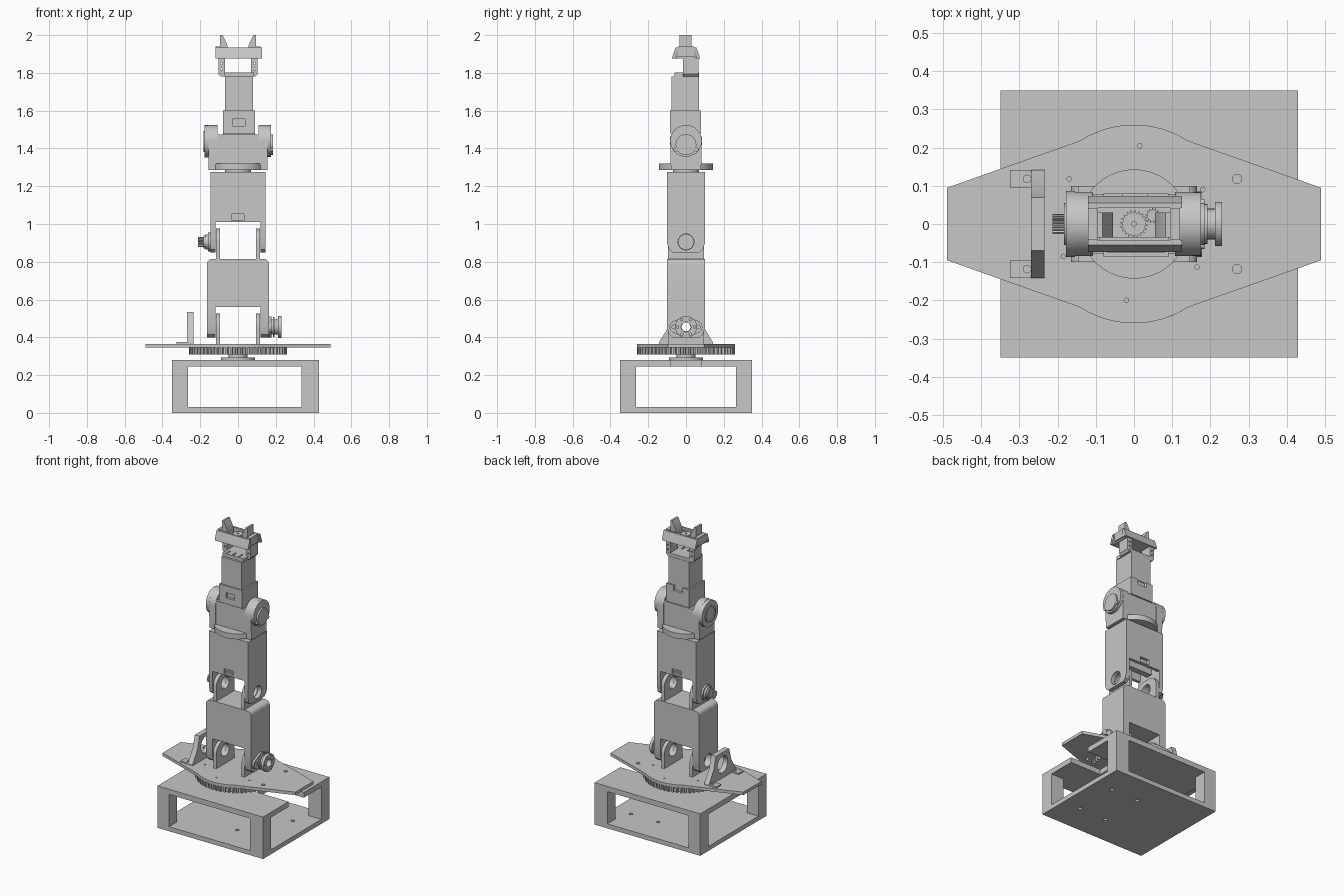
import bpy, bmesh, math
from mathutils import Matrix

if "Cube" in bpy.data.objects:
    bpy.data.objects.remove(bpy.data.objects["Cube"], do_unlink=True)

grey = bpy.data.materials.new("light grey")
grey.use_nodes = True
COLOR = (0.57, 0.57, 0.57, 1)
grey.diffuse_color = COLOR
grey.node_tree.nodes["Principled BSDF"].inputs["Base Color"].default_value = COLOR

# Profile planes: z -> (x, y), x -> (y, z), y -> (x, z)
PLANES = {
    "z": Matrix.Identity(4),
    "x": Matrix(((0, 0, 1, 0), (1, 0, 0, 0), (0, 1, 0, 0), (0, 0, 0, 1))),
    "y": Matrix(((1, 0, 0, 0), (0, 0, -1, 0), (0, 1, 0, 0), (0, 0, 0, 1))),
}
parts = []


def prism(name, loops, axis, a, b):
    """Extrude an outline (first loop) with holes (other loops) from a to b."""
    cu = bpy.data.curves.new(name, 'CURVE')
    cu.dimensions = '2D'
    cu.fill_mode = 'BOTH'
    cu.extrude = abs(b - a) / 2
    for loop in loops:
        sp = cu.splines.new('POLY')
        sp.points.add(len(loop) - 1)
        for p, (u, v) in zip(sp.points, loop):
            p.co = (u, v, 0, 1)
        sp.use_cyclic_u = True
    tmp = bpy.data.objects.new(name, cu)
    bpy.context.collection.objects.link(tmp)
    bpy.context.view_layer.update()
    me = bpy.data.meshes.new_from_object(tmp.evaluated_get(bpy.context.evaluated_depsgraph_get()))
    bpy.data.objects.remove(tmp, do_unlink=True)
    mid = (a + b) / 2
    me.transform(Matrix.Translation([mid if axis == k else 0 for k in "xyz"]) @ PLANES[axis])
    bm = bmesh.new()
    bm.from_mesh(me)
    bmesh.ops.remove_doubles(bm, verts=bm.verts, dist=1e-5)
    bmesh.ops.recalc_face_normals(bm, faces=bm.faces)
    bm.to_mesh(me)
    bm.free()
    me.materials.clear()
    me.materials.append(grey)
    ob = bpy.data.objects.new(name, me)
    bpy.context.collection.objects.link(ob)
    parts.append(ob)


def arc(u, v, r, a0, a1, n=16):
    return [(u + r * math.cos(math.radians(a0 + (a1 - a0) * i / n)),
             v + r * math.sin(math.radians(a0 + (a1 - a0) * i / n))) for i in range(n + 1)]


def circle(u, v, r, n=32):
    return arc(u, v, r, 0, 360, n)[:-1]


def rect(u0, u1, v0, v1):
    return [(u0, v0), (u1, v0), (u1, v1), (u0, v1)]


def gear(u, v, r0, r1, teeth):
    return [(u + r * math.cos(t), v + r * math.sin(t)) for i in range(teeth)
            for r, f in ((r0, 0), (r0, .4), (r1, .55), (r1, .85))
            for t in [math.tau * (i + f) / teeth]]


def box(name, x0, x1, y0, y1, z0, z1):
    prism(name, [rect(x0, x1, y0, y1)], "z", z0, z1)


def disc(name, axis, u, v, r, a, b, hole=0):
    prism(name, [circle(u, v, r)] + ([circle(u, v, hole)] if hole else []), axis, a, b)


SIDES = (("right", -1), ("left", 1))

# Base frame: floor, four posts and a slotted top
prism("base_floor", [rect(-.35, .43, -.35, .35)] +
      [circle(x, y, .012, 16) for x in (.1, .3) for y in (-.15, .15)], "z", 0, .03)
for x0, x1 in ((-.35, -.265), (.335, .43)):
    for y0, y1 in ((-.35, -.265), (.265, .35)):
        box("base_post", x0, x1, y0, y1, .03, .245)
prism("base_top", [[(-.35, -.35), (.43, -.35), (.43, -.08), (.2, -.08), (.2, .08),
                    (.43, .08), (.43, .35), (-.35, .35)]], "z", .245, .28)

# Turntable
disc("turntable_hub", "z", 0, 0, .09, .28, .292)
disc("turntable_shaft", "z", 0, 0, .05, .292, .31)
prism("turntable_gear", [gear(0, 0, .245, .26, 60)], "z", .31, .345)
outline = ([(.49, -.095), (.49, .095)] + arc(0, 0, .26, 57, 123) +
           [(-.49, .095), (-.49, -.095)] + arc(0, 0, .26, 237, 303))
holes = [circle(.27, s * .118, .012, 16) for s in (-1, 1)]
holes += [circle(x, y, .006, 12) for x, y in
          ((.015, .205), (-.02, -.2), (-.17, .118), (-.185, -.085), (.165, -.113), (.18, .09))]
prism("turntable_plate", [outline] + holes, "z", .345, .365)

# Motor mount on the right of the plate
prism("motor_mount", [[(-.142, .365), (.142, .365), (.142, .375), (.092, .455), (.07, .535),
                       (-.07, .535), (-.092, .455), (-.142, .375)],
                      circle(0, .455, .055)], "x", -.27, -.235)
for s in (-1, 1):
    y0, y1 = sorted((s * .095, s * .142))
    prism("motor_mount_foot", [rect(-.325, -.27, y0, y1), circle(-.28, s * .118, .01, 16)],
          "z", .365, .375)


# Joint pieces shared by shoulder and elbow
def joint(label, base, zc, top, x_out):
    tomb = ([(-.095, base), (.095, base)] + arc(.03, zc + .005, .065, 0, 90, 10) +
            arc(-.03, zc + .005, .065, 90, 180, 10))
    leg = [(-.07, zc - .055), (.07, zc - .055), (.09, zc - .04), (.1, zc - .005), (.1, top),
           (-.1, top), (-.1, zc - .005), (-.09, zc - .04)]
    for side, s in SIDES:
        a, b = sorted((s * .094, s * .116))
        prism(f"{label}_inner_bracket_{side}", [tomb, circle(0, zc, .04)], "x", a, b)
        a, b = sorted((s * .118, s * x_out))
        prism(f"{label}_leg_{side}", [leg, circle(0, zc, .042)], "x", a, b)


# Shoulder and upper arm
joint("shoulder", .365, .455, .56, .165)
prism("upper_arm_block", [[(-.165, .56), (.165, .56)] + arc(.135, .785, .03, 0, 90, 8) +
                          arc(-.135, .785, .03, 90, 180, 8)], "y", -.1, .1)
lobes = arc(.055, .455, .032, -70, 70) + arc(0, .455, .055, 60, 120) + \
    arc(-.055, .455, .032, 110, 250) + arc(0, .455, .055, 240, 300)
prism("shoulder_flange", [lobes, circle(0, .455, .026, 6), circle(.065, .455, .01, 12),
                          circle(-.065, .455, .01, 12)], "x", .165, .178)
disc("shoulder_pulley_hub", "x", 0, .455, .04, .178, .228, .026)
disc("shoulder_pulley_inner_rim", "x", 0, .455, .052, .184, .192, .026)
prism("shoulder_pulley_rim", [circle(0, .455, .058), circle(0, .455, .026)] +
      [circle(.045 * math.cos(t), .455 + .045 * math.sin(t), .007, 10)
       for t in [math.tau * i / 6 for i in range(6)]], "x", .212, .23)

# Elbow and hollow forearm
joint("elbow", .815, .905, 1.01, .145)
for y0, y1 in ((-.1, -.08), (.08, .1)):
    prism("forearm_panel", [rect(-.145, .145, 1.01, 1.275), rect(-.033, .033, 1.018, 1.052)],
          "y", y0, y1)
for side, s in SIDES:
    x0, x1 = sorted((s * .12, s * .145))
    box(f"forearm_wall_{side}", x0, x1, -.08, .08, 1.01, 1.275)
box("forearm_cap", -.12, .12, -.08, .08, 1.25, 1.275)
box("forearm_rib", -.12, .12, -.02, .02, 1.015, 1.25)
for r, a, b in ((.05, -.158, -.145), (.04, -.172, -.158), (.034, -.182, -.172)):
    disc("elbow_pulley_step", "x", 0, .905, r, a, b)
prism("elbow_pulley", [gear(0, .905, .021, .026, 16)], "x", -.213, -.182)

# Wrist turntable and fork
disc("wrist_neck", "z", 0, 0, .07, 1.27, 1.288)
half = math.degrees(math.acos(.12 / .143))
prism("wrist_disc", [arc(0, 0, .143, half, 180 - half) + arc(0, 0, .143, 180 + half, 360 - half)],
      "z", 1.285, 1.32)
box("wrist_body", -.11, .11, -.078, .078, 1.3, 1.475)
fork = [(-.08, 1.285), (.08, 1.285)] + arc(0, 1.44, .084, 0, 180, 24)
for side, s in SIDES:
    a, b = sorted((s * .108, s * .155))
    prism(f"wrist_fork_{side}", [fork], "x", a, b)
disc("wrist_drum_right", "x", 0, 1.437, .086, -.178, -.155)
disc("wrist_dial_right", "x", 0, 1.437, .055, -.183, -.178, .045)
disc("wrist_drum_left", "x", 0, 1.44, .084, .155, .175)
disc("wrist_cap_left", "x", 0, 1.42, .055, .175, .186)
for y in (-.055, .055):
    disc("wrist_bolt", "x", y, 1.395, .011, .175, .185)

# Hand segments: window in the front panel, notch in the back panel
prism("hand_front_panel", [rect(-.08, .09, 1.48, 1.6), rect(-.03, .036, 1.52, 1.555)],
      "y", -.086, -.07)
prism("hand_back_panel", [[(-.08, 1.48), (.09, 1.48), (.09, 1.6), (.036, 1.6), (.036, 1.565),
                           (-.03, 1.565), (-.03, 1.6), (-.08, 1.6)]], "y", .064, .08)
box("hand_lower_core", -.08, .09, -.07, .064, 1.47, 1.6)
box("hand_upper", -.07, .08, -.076, .07, 1.6, 1.78)
prism("hand_top_plate", [rect(-.072, .085, -.062, .068)] +
      [circle(x, y, .007, 10) for x in (-.045, 0, .045) for y in (-.045, -.025)], "z", 1.78, 1.802)

# Gripper uprights
for side, s in SIDES:
    prism(f"gripper_upright_{side}", [[(s * .07, 1.78), (s * .092, 1.78), (s * .104, 1.795),
                                       (s * .104, 1.885), (s * .07, 1.885)]] +
          [circle(s * .088, z, .006, 10) for z in (1.82, 1.85)], "y", -.015, .065)

# Gripper housing: two sloped rails, end blocks and floor
for name, s in (("front", -1), ("back", 1)):
    prism(f"gripper_rail_{name}", [[(-.112, 1.875), (.112, 1.875), (.126, 1.9), (.126, 1.935),
                                    (-.12, 1.935), (-.12, 1.9)]], "y", *sorted((s * .042, s * .055)))
    prism(f"gripper_skirt_{name}", [[(s * .055, 1.875), (s * .074, 1.875), (s * .07, 1.893),
                                     (s * .055, 1.935)]], "x", -.12, .126)
for side, s in SIDES:
    a, b = sorted((s * .095, s * .12))
    box(f"gripper_end_{side}", a, b, -.042, .042, 1.885, 1.94)
box("gripper_floor", -.11, .11, -.042, .042, 1.875, 1.9)
prism("gripper_drive_gear", [gear(0, 0, .03, .036, 20), circle(0, 0, .006, 12)], "z", 1.9, 1.925)
prism("gripper_idler_gear", [gear(.05, .022, .015, .02, 14)], "z", 1.9, 1.92)
box("gripper_rack", -.09, .09, -.042, -.036, 1.9, 1.92)

# Fingers
for side, s in SIDES:
    prism(f"finger_{side}", [[(s * .095, 1.9), (s * .095, 2.0), (s * .082, 2.0),
                              (s * .055, 1.945), (s * .055, 1.9)]], "y", -.035, .03)

# Smooth round surfaces, keep edges sharp
bpy.ops.object.select_all(action='DESELECT')
for ob in parts:
    ob.select_set(True)
bpy.context.view_layer.objects.active = parts[0]
bpy.ops.object.shade_smooth_by_angle(angle=math.radians(30))
